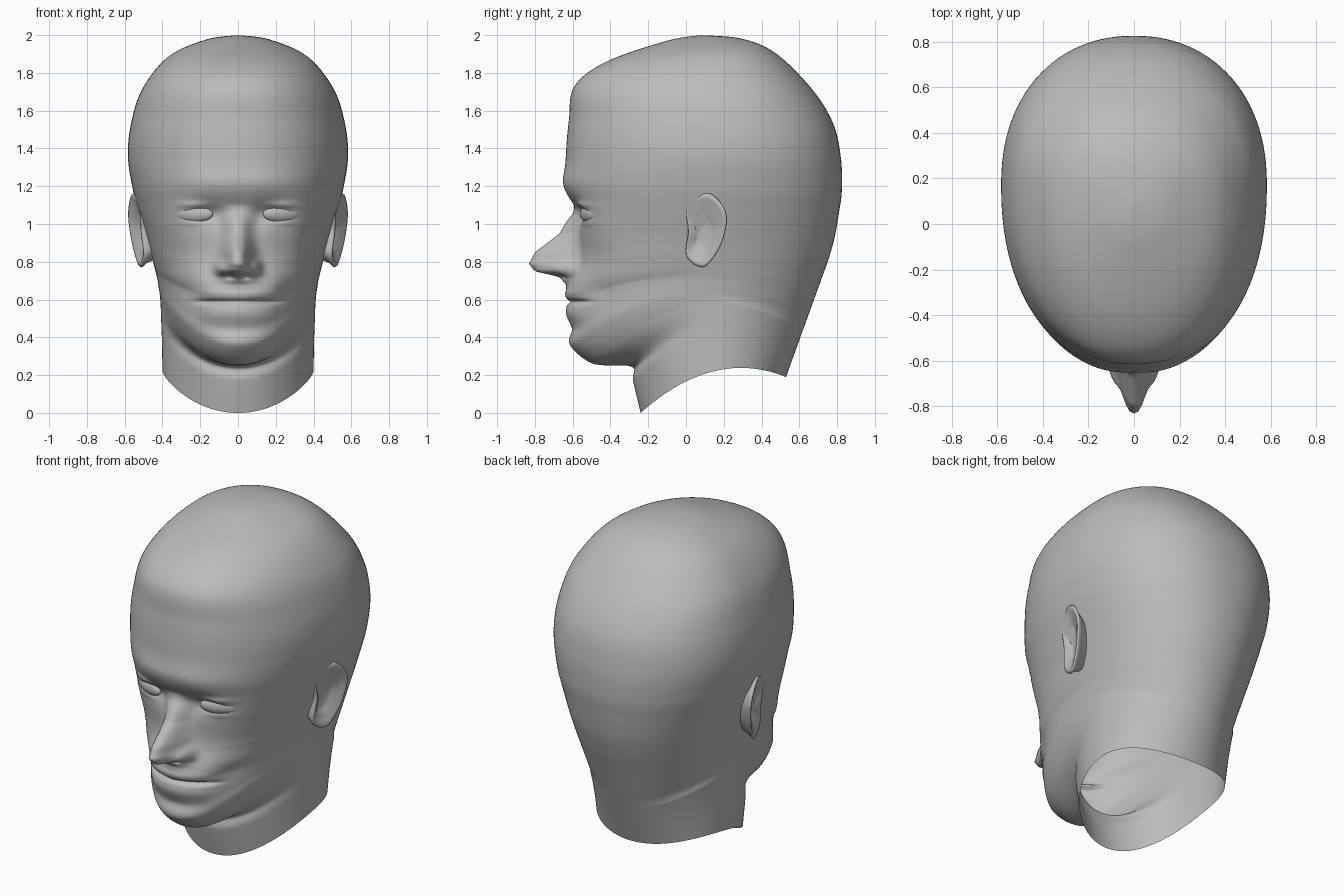
import bpy, bmesh
from math import sin, cos, pi, exp

if "Cube" in bpy.data.objects:
    bpy.data.objects.remove(bpy.data.objects["Cube"])

skin = bpy.data.materials.new("plain_grey")
skin.use_nodes = True
grey = (0.5, 0.5, 0.5, 1)
skin.diffuse_color = grey
skin.node_tree.nodes["Principled BSDF"].inputs["Base Color"].default_value = grey


def finish(bm, name):
    bmesh.ops.recalc_face_normals(bm, faces=bm.faces)
    for f in bm.faces:
        f.smooth = True
    mesh = bpy.data.meshes.new(name)
    bm.to_mesh(mesh)
    bm.free()
    mesh.materials.append(skin)
    obj = bpy.data.objects.new(name, mesh)
    bpy.context.collection.objects.link(obj)
    return obj


def loft(rings):
    """Skin a list of closed rings with quads."""
    bm = bmesh.new()
    rows = [[bm.verts.new(p) for p in ring] for ring in rings]
    for a, b in zip(rows, rows[1:]):
        for i in range(len(a)):
            j = (i + 1) % len(a)
            bm.faces.new((a[i], a[j], b[j], b[i]))
    bmesh.ops.remove_doubles(bm, verts=bm.verts, dist=0.0002)
    return bm


def bump(u, centre, size):
    return exp(-((u - centre) / size) ** 2)


def table(z, points):
    """Linear lookup, points sorted downwards."""
    if z >= points[0][0]:
        return points[0][1]
    for (z0, v0), (z1, v1) in zip(points, points[1:]):
        if z >= z1:
            return v0 + (v1 - v0) * (z0 - z) / (z0 - z1)
    return points[-1][1]


def spline(p, q, r, s, t):
    return [b + t * (c - a) / 2 + t * t * (a - 2.5 * b + 2 * c - d / 2)
            + t ** 3 * (1.5 * (b - c) + (d - a) / 2) for a, b, c, d in zip(p, q, r, s)]


NOSE_HEIGHT = [(1.1, 0), (1.05, .02), (0.95, .095), (0.85, .235), (0.79, .26),
               (0.75, .215), (0.72, .07), (0.68, .015), (0.65, 0)]
NOSE_WIDTH = [(1.1, .05), (0.95, .062), (0.8, .075), (0.72, .085)]
# Squareness of the front half by height
FRONT_POWER = [(1.35, 2.2), (1.0, 2.4), (0.8, 2.4), (0.6, 2.05)]


def face_relief(x, z):
    """Forward offset of the facial features."""
    x = abs(x)
    d = table(z, NOSE_HEIGHT) * exp(-(x / table(z, NOSE_WIDTH)) ** 2.4)
    d += .06 * bump(x, .095, .028) * bump(z, .77, .035)              # nostril wings
    d -= .03 * bump(x, .04, .018) * bump(z, .725, .015)              # nostrils
    d += .018 * bump(x, .1, .24) * bump(z, 1.22, .07)                # brow
    d -= .02 * bump(x, 0, .09) * bump(z, 1.08, .05)                  # nose bridge
    d -= .04 * bump(x, .17, .09) * bump(z, 1.06, .06)                # eye socket
    d -= .015 * bump(x, .11, .04) * bump(z, 1.03, .07)
    d += .014 * bump(x, .23, .08) * bump(z, 1.1, .018)               # upper lid
    d += .008 * bump(x, .23, .07) * bump(z, 1.008, .018)             # lower lid
    d += .02 * bump(x, .34, .1) * bump(z, .95, .13)                  # cheekbone
    d -= .015 * bump(x, .27, .05) * bump(z, .66, .07)                # cheek fold
    side = 1 / (1 + exp((x - .2) * 50))
    d += .012 * side * bump(z, .63, .03)                             # upper lip
    d += .018 * side * bump(z, .53, .05)                             # lower lip
    d -= (.018 + .1 * x) * side * bump(z, .588, .011)                # mouth line
    d -= .008 * bump(x, 0, .16) * bump(z, .44, .035)                 # chin groove
    d += .01 * bump(x, 0, .15) * bump(z, .37, .05)                   # chin
    return d


# Head and neck sections: front y, front z, back y, back z, half width, side lift
SECTIONS = [
    (.08, 2, .08, 2, 0, 0),
    (-.1, 1.97, .3, 1.98, .17, 0),
    (-.42, 1.86, .48, 1.9, .37, 0),
    (-.59, 1.73, .67, 1.71, .505, 0),
    (-.62, 1.55, .78, 1.53, .565, 0),
    (-.635, 1.38, .82, 1.35, .583, 0),
    (-.635, 1.22, .825, 1.18, .56, 0),
    (-.61, 1.1, .81, 1.06, .528, 0),
    (-.575, .95, .785, .92, .488, .01),
    (-.57, .8, .75, .8, .46, .04),
    (-.625, .66, .714, .7, .44, .08),
    (-.62, .56, .678, .6, .427, .13),
    (-.61, .45, .649, .52, .42, .18),
    (-.6, .35, .631, .47, .414, .21),
    (-.49, .26, .616, .43, .41, .22),
    (-.29, .245, .591, .36, .407, .19),
    (-.28, .17, .562, .28, .403, .16),
    (-.24, 0, .53, .19, .4, .125),
]
COLUMNS, STEPS = 144, 14


def head_ring(yf, zf, yb, zb, w, lift):
    ring = []
    widest = min(.17, yf + .6 * (yb - yf))
    front = 2 / table(zf, FRONT_POWER)
    back = 2 / (2.05 + .15 * min(1, max(0, zf - .4)))
    for i in range(COLUMNS):
        t = 2 * pi * i / COLUMNS
        t -= .45 * sin(t)                        # denser columns on the face
        s, c = sin(t), cos(t)
        power = front if c > 0 else back
        x = w * abs(s) ** power * (1 if s > 0 else -1)
        reach = widest - yf if c > 0 else yb - widest
        y = widest - reach * abs(c) ** power * (1 if c > 0 else -1)
        k = (y - yf) / max(yb - yf, .001)
        z = zf + (zb - zf) * k + lift * 4 * k * (1 - k)
        if c > .3 and yf < -.4:
            y -= face_relief(x, z) * min(1, (c - .3) * 4)
        ring.append((x, y, z))
    return ring


rings = []
last = len(SECTIONS) - 1
for n in range(last):
    four = [SECTIONS[min(max(n + k, 0), last)] for k in (-1, 0, 1, 2)]
    rings += [head_ring(*spline(*four, j / STEPS)) for j in range(STEPS)]
rings.append(head_ring(*SECTIONS[-1]))
finish(loft(rings), "head_and_neck")

# Ear outline (y, z), smoothed into a closed curve
EAR = [(0, .83), (.012, .96), (0, 1.08), (.05, 1.14), (.11, 1.165), (.17, 1.13),
       (.215, 1.05), (.205, .95), (.165, .85), (.09, .77)]
ear_curve = [spline(*(EAR[(n + k) % len(EAR)] for k in (-1, 0, 1, 2)), j / 4)
             for n in range(len(EAR)) for j in range(4)]
# Scale of the outline and depth below the rim, from the root to the hollow
EAR_RINGS = [(.72, .1), (.88, .03), (1, .008), (.97, -.003), (.87, -.003),
             (.76, .01), (.6, .012), (.45, .03), (.28, .036), (0, .036)]


def ear_ring(side, scale, depth):
    ring = []
    for py, pz in ear_curve:
        y = .09 + scale * (py - .09)
        z = .94 + scale * (pz - .94)
        ring.append((side * (.505 + .32 * y + .08 * (z - .97) - depth), y, z))
    return ring


for side, label in ((1, "left"), (-1, "right")):
    finish(loft([ear_ring(side, *r) for r in EAR_RINGS]), label + "_ear")
    # Flattened eyeball showing through the socket
    bm = bmesh.new()
    bmesh.ops.create_uvsphere(bm, u_segments=32, v_segments=20, radius=1)
    eye = finish(bm, label + "_eyeball")
    eye.scale = (.105, .035, .046)
    eye.rotation_euler.z = side * .4
    eye.location = (side * .23, -.51, 1.053)
